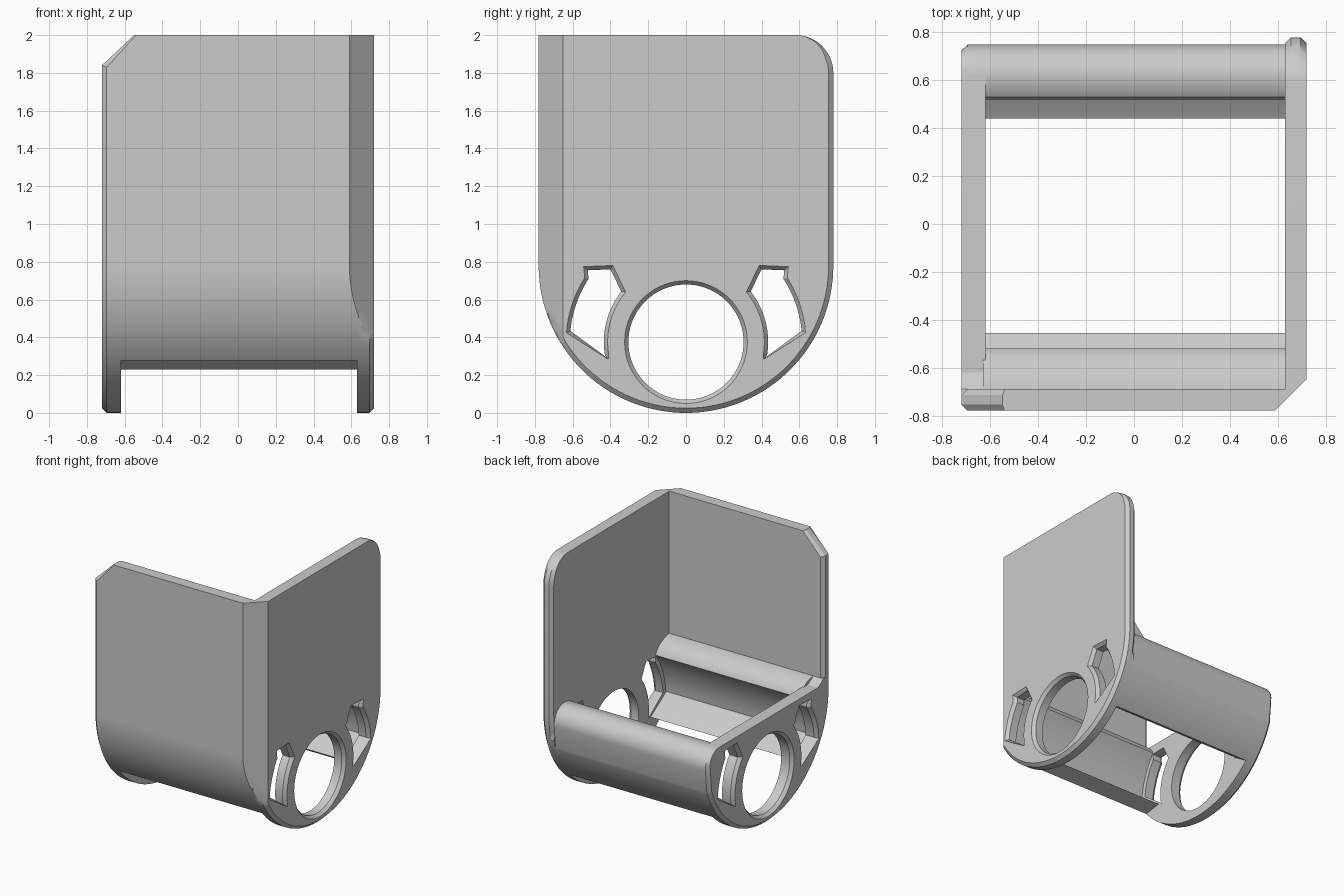
import bpy, bmesh
from math import sin, cos, radians
from mathutils import Vector

cube = bpy.data.objects.get("Cube")
if cube:
    bpy.data.objects.remove(cube, do_unlink=True)

grey = bpy.data.materials.new("light grey")
grey.use_nodes = True
colour = (0.6, 0.6, 0.6, 1)
grey.diffuse_color = colour
grey.node_tree.nodes["Principled BSDF"].inputs["Base Color"].default_value = colour

R = 0.78          # half depth, also the radius of the round bottom
BEVEL = 0.025
HUB = 0.375       # height of the round opening
CORNER = 1.37     # the slanted front left corner lies on x - y = CORNER


def arc(cx, cy, r, start, end, n):
    angles = [radians(start + (end - start) * i / n) for i in range(n + 1)]
    return [(cx + r * cos(a), cy + r * sin(a)) for a in angles]


def inset(points, d, top=None, weight=None):
    """Move a closed outline inwards by d; points on the top edge keep their height."""
    n = len(points)
    area = sum(points[i - 1][0] * points[i][1] - points[i][0] * points[i - 1][1] for i in range(n))
    side = 1 if area > 0 else -1
    result = []
    for i in range(n):
        p, a, b = (Vector(points[j % n]) for j in (i, i - 1, i + 1))
        u, v = (p - a).normalized(), (b - p).normalized()
        normals = Vector((-u.y, u.x)) + Vector((-v.y, v.x))
        move = normals * (side * d / max(0.5, 1 + u.dot(v)))
        if weight:
            move *= weight(p)
        q = p + move
        if top is not None and p.y > top - 0.001:
            q.y = p.y
        result.append((q.x, q.y))
    return result


def build(name, stacks, place, corner_cut=False):
    """Loft each stack of (depth, outline) loops and fill both ends, with holes."""
    bm = bmesh.new()
    caps = ([], [])
    for stack in stacks:
        rings = [[bm.verts.new(place(w, u, v)) for u, v in loop] for w, loop in stack]
        n = len(rings[0])
        for low, high in zip(rings, rings[1:]):
            for i in range(n):
                bm.faces.new((low[i - 1], low[i], high[i], high[i - 1]))
        for cap, ring in zip(caps, (rings[0], rings[-1])):
            cap.extend(bm.edges.get((ring[i - 1], ring[i])) for i in range(n))
    for cap in caps:
        bmesh.ops.triangle_fill(bm, use_beauty=True, edges=cap)
    if corner_cut:
        geom = bm.verts[:] + bm.edges[:] + bm.faces[:]
        cut = bmesh.ops.bisect_plane(bm, geom=geom, plane_co=(CORNER, 0, 0),
                                     plane_no=(1, -1, 0), clear_outer=True)
        edges = [e for e in cut["geom_cut"] if isinstance(e, bmesh.types.BMEdge)]
        bmesh.ops.triangle_fill(bm, use_beauty=True, edges=edges)
    bmesh.ops.recalc_face_normals(bm, faces=bm.faces)
    mesh = bpy.data.meshes.new(name)
    bm.to_mesh(mesh)
    bm.free()
    mesh.materials.append(grey)
    obj = bpy.data.objects.new(name, mesh)
    bpy.context.collection.objects.link(obj)
    bpy.ops.object.select_all(action="DESELECT")
    obj.select_set(True)
    bpy.context.view_layer.objects.active = obj
    bpy.ops.object.shade_smooth_by_angle(angle=radians(25))


def along_x(w, u, v):
    return (w, u, v)


def along_y(w, u, v):
    return (u, w, v)


# Openings shared by both side walls: a round hole and two curved windows
window = ([(0.52, 0.755), (0.4, 0.76)] + arc(0, HUB, 0.435, 38, -9, 10)
          + [(0.42, 0.293)] + arc(0, HUB, 0.615, 5.5, 33, 10))
openings = [arc(0, HUB, 0.305, 0, 355, 71), window, [(-y, z) for y, z in window]]


def side_wall(name, outline, inner, outer, top, inner_bevel):
    out = 1 if outer > 0 else -1
    edge = outer - out * BEVEL

    # The edge bevel fades out where the rear corner meets the top
    def fade(p):
        return 1 if p.x < -0.77 else min(1, max(0, (top - p.y) / 0.12))

    def rear(p):
        return fade(p) if p.x > 0.5 and p.y > 0.6 else 0

    inside = inset(outline, BEVEL, top, rear) if inner_bevel else outline
    rim = [(inner, inside), (inner + out * BEVEL, outline),
           (edge, outline), (outer, inset(outline, BEVEL, top, fade))]
    # Slanted front corner
    stacks = [[(x, [(max(y, x - CORNER), z) for y, z in loop]) for x, loop in rim]]
    for hole in openings:
        stacks.append([(inner, hole), (edge, hole), (outer, inset(hole, -0.02))])
    build(name, stacks, along_x)


# Tall left wall with a rounded rear top corner
tall = [(-R, 2)] + arc(0, R, R, 180, 360, 72) + arc(R - 0.2, 1.8, 0.2, 0, 90, 14)
side_wall("left_wall", tall, 0.63, 0.72, 2, True)

# Low right wall, rounded at the rear and rising to the front panel
LOW = 0.83
rear_round = arc(0.62, 0.7, 0.13, -10, 90, 12)
low = ([(-0.62, LOW), (-0.66, 0.85), (-0.69, 0.875), (-R, 0.875)]
       + arc(0, R, R, 180, 340, 64) + rear_round)
side_wall("right_wall", low, -0.62, -0.72, LOW, False)

# Front panel with one cut top corner
panel = [(-0.72, 0.78), (0.72, 0.78), (0.72, 2), (-0.55, 2), (-0.72, 1.84)]
narrow = inset(panel, BEVEL, 2)
build("front_panel", [[(-R, narrow), (-R + BEVEL, panel), (-0.715, panel), (-0.69, narrow)]],
      along_y, True)

# Hollow inner side of both cross beams, from the sloping ledge up to the shoulder
hollow = [(0.635, 0.415)] + arc(0, HUB, 0.65, 5, 37, 12)

# Front beam, curving down from the panel
front = ([(0.455, 0.3)] + hollow
         + [(0.53, 0.79), (0.56, 0.825), (0.62, 0.858), (0.69, 0.875), (R, 0.875)]
         + arc(0, R, R, 0, -40, 24))
front = [(-y, z) for y, z in front]
build("front_beam", [[(-0.63, front), (0.64, front)]], along_x, True)

# Rear beam with a rounded top
rear = ([(0.44, 0.3)] + hollow + [(0.53, 0.8), (0.56, 0.82)] + rear_round[::-1]
        + arc(0, R, R, -20, -45, 14))
build("rear_beam", [[(-0.63, rear), (0.64, rear)]], along_x)
